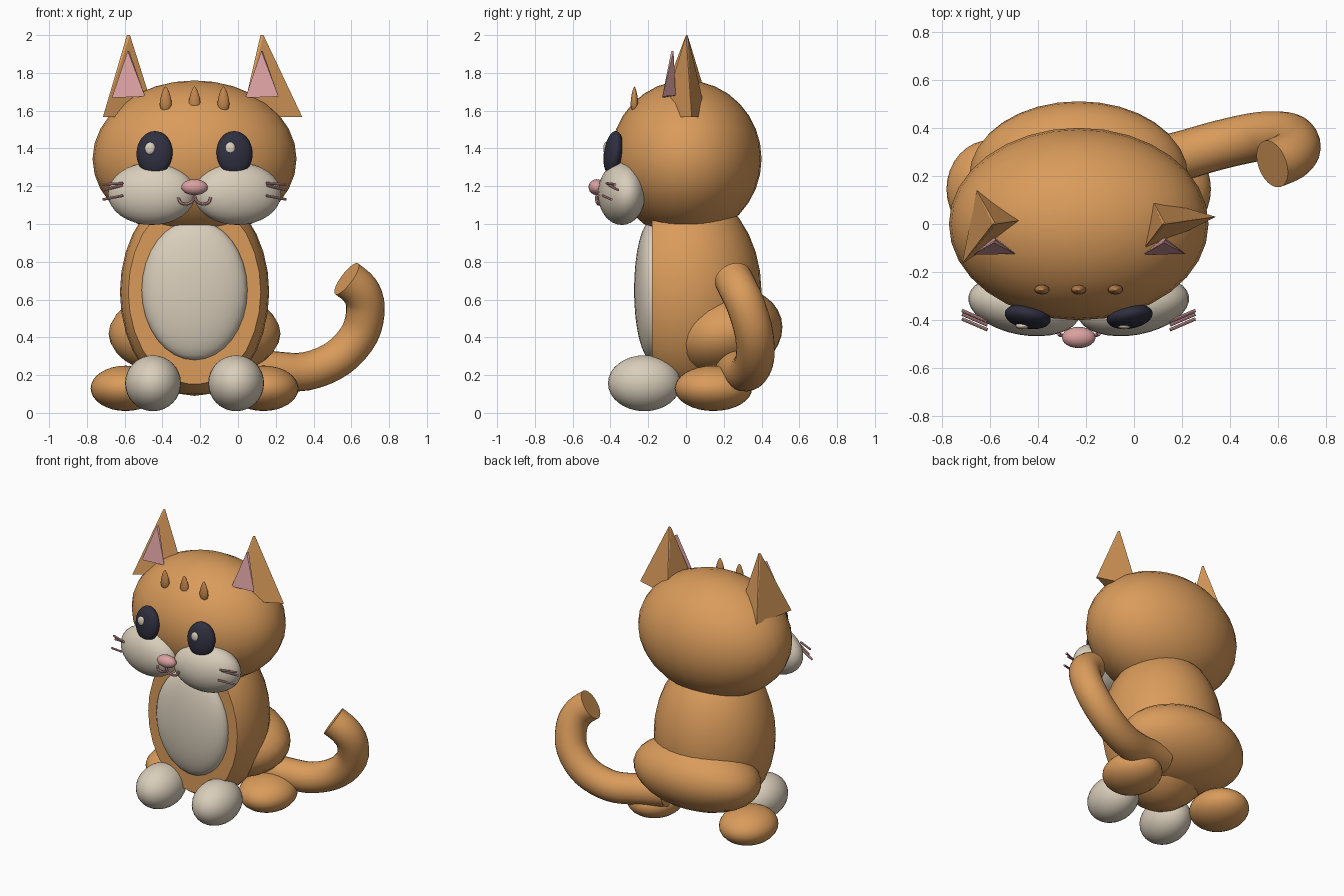
import bpy, bmesh, math
from mathutils import Vector, Matrix, Euler

if "Cube" in bpy.data.objects:
    bpy.data.objects.remove(bpy.data.objects["Cube"])

CX = -0.23  # symmetry line of the body


def material(name, rgb):
    m = bpy.data.materials.new(name)
    m.diffuse_color = (*rgb, 1)
    m.use_nodes = True
    m.node_tree.nodes["Principled BSDF"].inputs["Base Color"].default_value = m.diffuse_color
    return m


ORANGE = material("orange fur", (0.70, 0.33, 0.105))
BROWN = material("dark orange", (0.54, 0.24, 0.075))
CREAM = material("cream", (0.70, 0.62, 0.50))
PINK = material("pink", (0.70, 0.35, 0.35))
DARK = material("dark eye", (0.028, 0.028, 0.05))


def add(name, bm, mat, smooth=True):
    bmesh.ops.recalc_face_normals(bm, faces=bm.faces[:])
    mesh = bpy.data.meshes.new(name)
    bm.to_mesh(mesh)
    bm.free()
    mesh.materials.append(mat)
    ob = bpy.data.objects.new(name, mesh)
    bpy.context.collection.objects.link(ob)
    if smooth:
        bpy.ops.object.select_all(action='DESELECT')
        ob.select_set(True)
        bpy.context.view_layer.objects.active = ob
        bpy.ops.object.shade_smooth_by_angle(angle=math.radians(35))
    return ob


def ball(name, mat, loc, size, rot=(0, 0, 0), cut_y=None, taper=0, segs=32):
    """Ellipsoid; optionally tapered to a point on top or cut flat in front."""
    bm = bmesh.new()
    bmesh.ops.create_uvsphere(bm, u_segments=segs, v_segments=segs // 2, radius=1)
    for v in bm.verts:
        k = 1 - taper * (v.co.z + 1) / 2
        v.co.x *= k
        v.co.y *= k
    turn = Euler([math.radians(a) for a in rot]).to_matrix().to_4x4()
    bm.transform(Matrix.Translation(loc) @ turn @ Matrix.Diagonal((*size, 1)))
    if cut_y is not None:
        geom = bm.verts[:] + bm.edges[:] + bm.faces[:]
        cut = bmesh.ops.bisect_plane(bm, geom=geom, plane_co=(0, cut_y, 0),
                                     plane_no=(0, -1, 0), clear_outer=True)
        rim = [e for e in cut['geom_cut'] if isinstance(e, bmesh.types.BMEdge)]
        bmesh.ops.contextual_create(bm, geom=rim)
    return add(name, bm, mat)


def solid(name, mat, points):
    """Flat-faced hull around a few points."""
    bm = bmesh.new()
    for p in points:
        bm.verts.new(p)
    bmesh.ops.convex_hull(bm, input=bm.verts[:])
    return add(name, bm, mat, smooth=False)


def tube(name, mat, points, radius, sides=8, steps=1):
    """Round tube through points, smoothed by Catmull-Rom steps, capped."""
    pts = [Vector(p) for p in points]
    path = []
    for i in range(len(pts) - 1):
        a, b, c, d = pts[max(i - 1, 0)], pts[i], pts[i + 1], pts[min(i + 2, len(pts) - 1)]
        for s in range(steps):
            t = s / steps
            path.append(0.5 * (2 * b + (c - a) * t + (2 * a - 5 * b + 4 * c - d) * t * t
                               + (3 * b - a - 3 * c + d) * t ** 3))
    path.append(pts[-1])
    bm = bmesh.new()
    rings, normal, n = [], None, len(path)
    for i, p in enumerate(path):
        tan = (path[min(i + 1, n - 1)] - path[max(i - 1, 0)]).normalized()
        if normal is None:
            normal = tan.orthogonal()
        normal = (normal - tan * normal.dot(tan)).normalized()
        side = tan.cross(normal)
        angles = [2 * math.pi * k / sides for k in range(sides)]
        rings.append([bm.verts.new(p + radius * (normal * math.cos(a) + side * math.sin(a)))
                      for a in angles])
    for r, q in zip(rings, rings[1:]):
        for k in range(sides):
            j = (k + 1) % sides
            bm.faces.new((r[k], r[j], q[j], q[k]))
    bm.faces.new(rings[0])
    bm.faces.new(rings[-1])
    return add(name, bm, mat)


# Body masses
ball("head", ORANGE, (CX, 0, 1.345), (0.54, 0.40, 0.415))
ball("torso", ORANGE, (CX, 0, 0.64), (0.395, 0.40, 0.55), cut_y=-0.18)
ball("hips", ORANGE, (CX, 0.20, 0.42), (0.455, 0.315, 0.24), rot=(15, 0, 0))
ball("belly_patch", CREAM, (CX, -0.18, 0.65), (0.28, 0.095, 0.37))

# Paired parts
for s, side in ((-1, "left"), (1, "right")):
    ball(side + "_back_foot", ORANGE, (CX + s * 0.365, 0.145, 0.13), (0.185, 0.205, 0.12))
    ball(side + "_front_paw", CREAM, (CX + s * 0.22, -0.22, 0.157), (0.148, 0.193, 0.148))
    ball(side + "_cheek", CREAM, (CX + s * 0.227, -0.34, 1.16), (0.235, 0.122, 0.165),
         rot=(0, 0, s * 10))
    ball(side + "_eye", DARK, (CX + s * 0.212, -0.385, 1.375), (0.097, 0.048, 0.118),
         rot=(-8, 0, s * 10))
    ball(side + "_eye_glint", CREAM, (CX + s * 0.212 - 0.023, -0.424, 1.40),
         (0.028, 0.014, 0.034), segs=16)
    # Two-part mouth curve
    tube(side + "_mouth", PINK,
         [(CX, -0.475, 1.15), (CX + s * 0.012, -0.472, 1.12), (CX + s * 0.045, -0.464, 1.105),
          (CX + s * 0.075, -0.462, 1.115), (CX + s * 0.085, -0.455, 1.14)], 0.008, steps=4)
    # Whiskers
    for i, (z0, z1, y) in enumerate(((1.215, 1.21, -0.375), (1.205, 1.18, -0.36),
                                     (1.15, 1.13, -0.395))):
        tube("%s_whisker_%d" % (side, i + 1), PINK,
             [(CX + s * 0.38, y - 0.045, z0), (CX + s * 0.485, y, z1)], 0.007)

# Forehead stripes
for i in (-1, 0, 1):
    ball("forehead_stripe_%d" % (i + 2), BROWN, (CX + i * 0.153, -0.273, 1.66),
         (0.042, 0.027, 0.068), taper=0.6, segs=16)

# Ears: three-sided pyramids with a pink wedge on the front
left_base = ((-0.655, 0.14), (-0.435, 0.02), (-0.715, -0.165))
right_base = ((0.07, 0.11), (0.34, 0.03), (0.02, -0.13))
for side, x, base in (("left", -0.58, left_base), ("right", 0.127, right_base)):
    tip = [(x + dx, dy, 2.0) for dx, dy in ((-0.008, 0.0), (0.008, 0.0), (0.0, 0.008))]
    solid(side + "_ear", ORANGE, tip + [(px, py, 1.567) for px, py in base])
    solid(side + "_inner_ear", PINK,
          [(x - 0.088, -0.127, 1.668), (x + 0.088, -0.125, 1.675),
           (x, -0.055, 1.68), (x - 0.004, -0.078, 1.915), (x + 0.004, -0.066, 1.915)])

# Nose
ball("nose", PINK, (CX, -0.472, 1.195), (0.07, 0.044, 0.042), segs=24)

# Curled tail with a flat end
tube("tail", ORANGE,
     [(-0.02, 0.24, 0.25), (0.18, 0.28, 0.225), (0.36, 0.33, 0.22), (0.53, 0.365, 0.29),
      (0.645, 0.36, 0.42), (0.675, 0.32, 0.56), (0.645, 0.28, 0.65), (0.575, 0.25, 0.71)],
     0.102, sides=24, steps=4)
